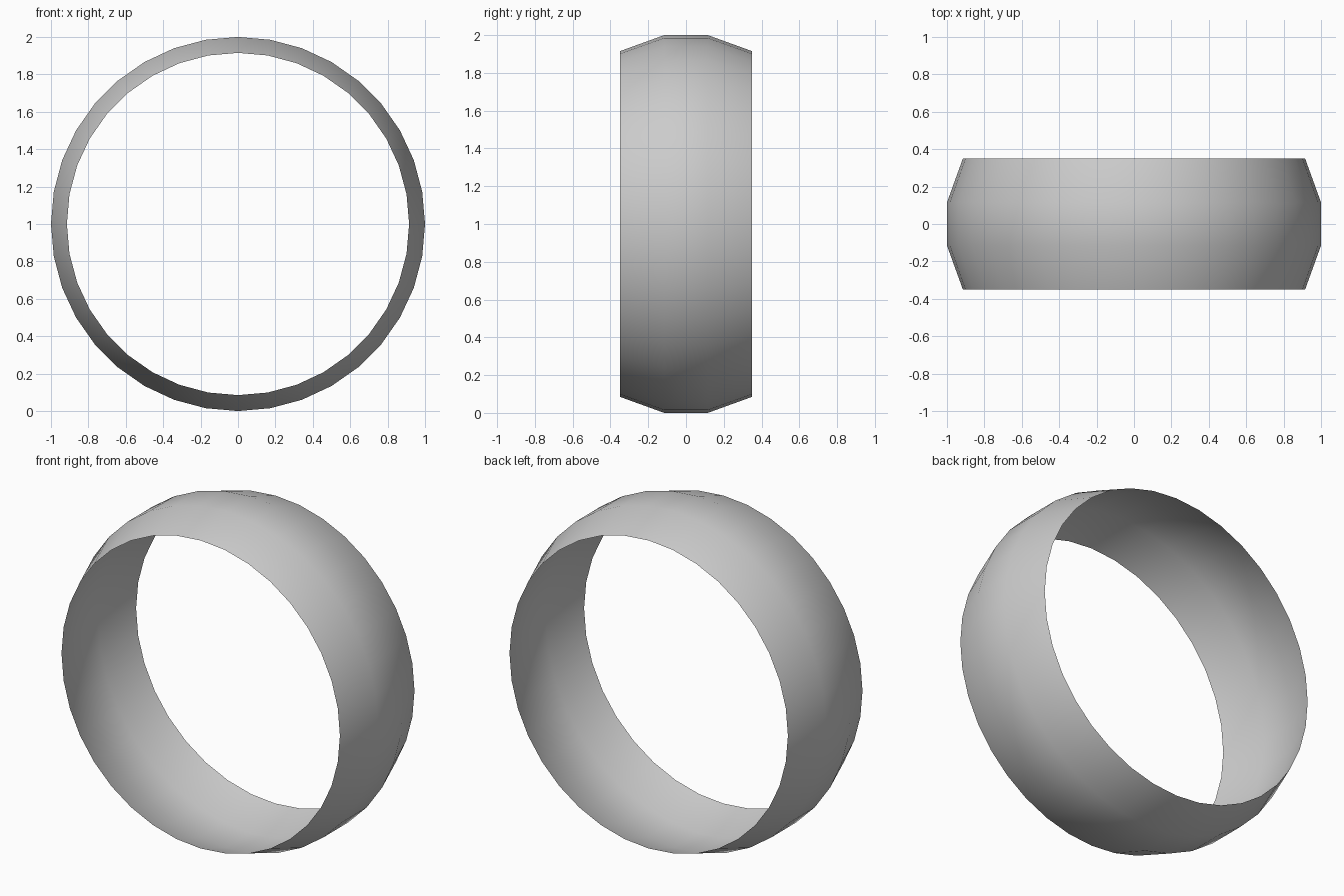
import bpy, bmesh
from math import sin, cos, radians

if "Cube" in bpy.data.objects:
    bpy.data.objects.remove(bpy.data.objects["Cube"])

SIDES = 36
# Band cross-section: (y, radius)
PROFILE = [(-0.35, 0.915), (-0.115, 1.0), (0.115, 1.0), (0.35, 0.915)]

# Open, thin ring swept around the y axis, vertices at top, bottom and sides
bm = bmesh.new()
rings = []
for y, r in PROFILE:
    angles = [radians(360 * i / SIDES) for i in range(SIDES)]
    rings.append([bm.verts.new((r * sin(a), y, 1 + r * cos(a))) for a in angles])

for a, b in zip(rings, rings[1:]):
    for i in range(SIDES):
        j = (i + 1) % SIDES
        face = bm.faces.new((a[i], b[i], b[j], a[j]))
        face.smooth = True
        # Face the surface outward
        face.normal_update()
        c = face.calc_center_median()
        if face.normal.x * c.x + face.normal.z * (c.z - 1) < 0:
            face.normal_flip()

mesh = bpy.data.meshes.new("ring_band")
bm.to_mesh(mesh)
bm.free()
band = bpy.data.objects.new("ring_band", mesh)
bpy.context.collection.objects.link(band)
